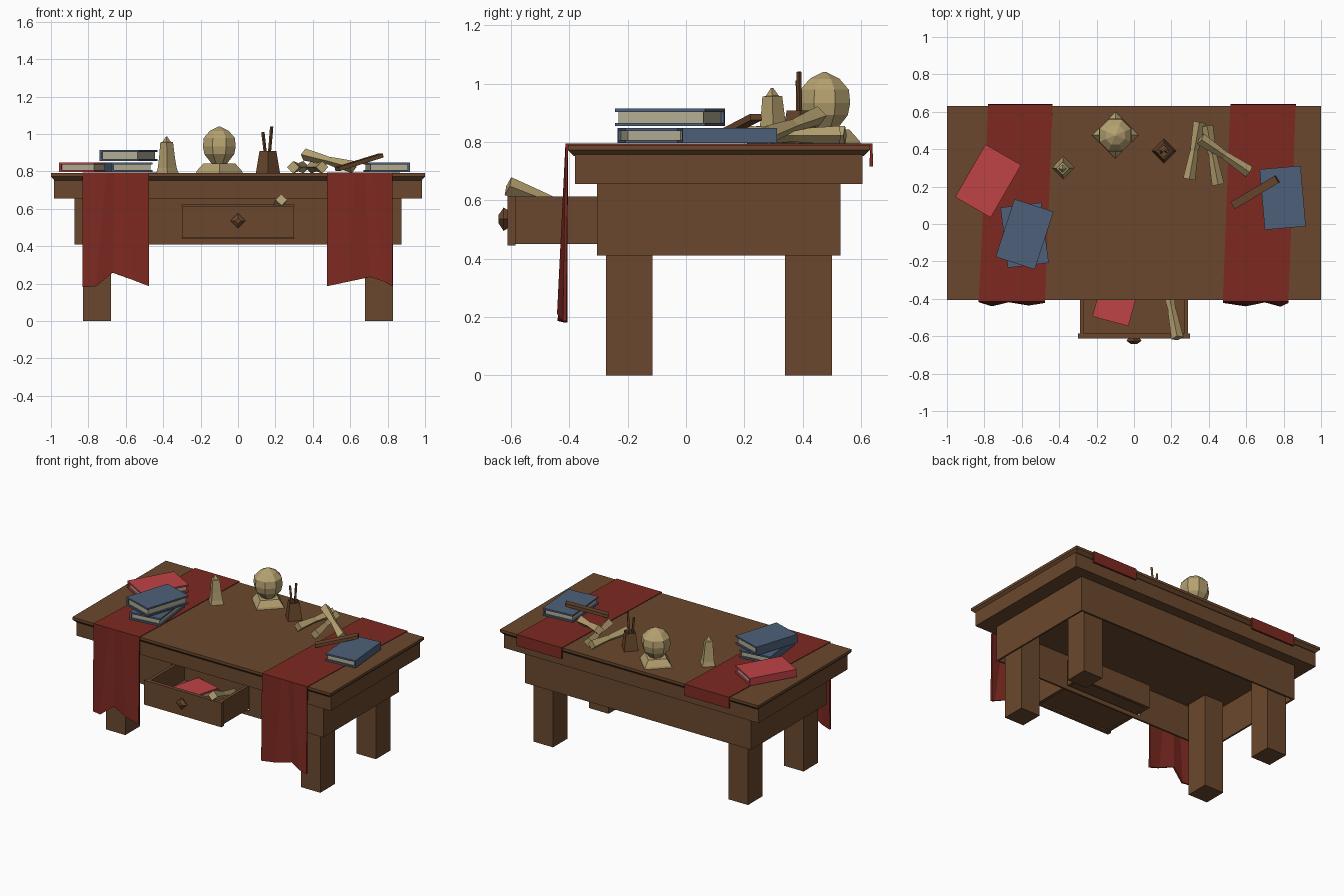
import bpy, bmesh, math
from mathutils import Vector, Matrix

if "Cube" in bpy.data.objects:
    bpy.data.objects.remove(bpy.data.objects["Cube"])


def mat(name, c):
    m = bpy.data.materials.new(name)
    m.diffuse_color = (*c, 1)
    m.use_nodes = True
    m.node_tree.nodes["Principled BSDF"].inputs["Base Color"].default_value = m.diffuse_color
    return m


WOOD = mat("wood", (.145, .064, .026))
CLOTH = mat("red cloth", (.205, .022, .015))
RED = mat("red cover", (.52, .055, .062))
BLUE = mat("blue cover", (.075, .117, .19))
PAGE = mat("pages", (.45, .42, .29))
PARCH = mat("parchment", (.47, .36, .165))


def mesh(name, verts, faces, m, matrix=None):
    me = bpy.data.meshes.new(name)
    me.from_pydata([tuple(v) for v in verts], [], faces)
    me.materials.append(m)
    bm = bmesh.new()
    bm.from_mesh(me)
    bmesh.ops.recalc_face_normals(bm, faces=bm.faces)
    bm.to_mesh(me)
    bm.free()
    ob = bpy.data.objects.new(name, me)
    bpy.context.collection.objects.link(ob)
    if matrix:
        ob.matrix_world = matrix
    return ob


def box(name, x, y, z, m, matrix=None, inset=0):
    """Box; inset narrows the lower face."""
    k = (inset, 0)
    v = [(x[i] + (1 - 2 * i) * k[l], y[j] + (1 - 2 * j) * k[l], z[l])
         for i in (0, 1) for j in (0, 1) for l in (0, 1)]
    f = [(0, 1, 3, 2), (4, 6, 7, 5), (0, 4, 5, 1), (2, 3, 7, 6), (0, 2, 6, 4), (1, 5, 7, 3)]
    return mesh(name, v, f, m, matrix)


def rod(name, a, b, stations, m, n=4, turn=0):
    """Faceted rod from a to b; stations = (fraction along, radius)."""
    a, b = Vector(a), Vector(b)
    d = (b - a).normalized()
    side = d.cross((0, 0, 1))
    side = side.normalized() if side.length > .2 else Vector((1, 0, 0))
    up = side.cross(d).normalized()
    side = d.cross(up)
    v, f = [], []
    for t, r in stations:
        for i in range(n):
            w = turn + i * math.tau / n
            v.append(a.lerp(b, t) + r * (math.cos(w) * side + math.sin(w) * up))
    for s in range(len(stations) - 1):
        for i in range(n):
            j = (i + 1) % n
            f.append((s * n + i, s * n + j, s * n + n + j, s * n + n + i))
    f.append(tuple(reversed(range(n))))
    f.append(tuple(range(len(v) - n, len(v))))
    return mesh(name, v, f, m)


# table top with bevelled underside, and skirt
box("table_top", (-1, 1), (-.405, .63), (.772, .79), WOOD)
box("table_top_bevel", (-1, 1), (-.405, .63), (.752, .772), WOOD, inset=.02)
box("table_skirt", (-.985, .985), (-.38, .605), (.655, .766), WOOD)

# hollow apron frame with drawer opening in front
T = .012
box("back_apron", (-.875, .875), (.53 - T, .53), (.41, .656), WOOD)
for s, n in ((-1, "left"), (1, "right")):
    box(n + "_apron", sorted((s * .875, s * (.875 - T))), (-.305, .53 - T), (.41, .656), WOOD)
    box(n + "_front_apron", sorted((s * .30, s * (.875 - T))), (-.305, -.305 + T), (.41, .656), WOOD)
    for y, p in ((-.275, "front"), (.34, "back")):
        box(f"{p}_{n}_leg", sorted((s * .68, s * .83)), (y, y + .16), (0, .656), WOOD)
box("apron_lower_rail", (-.30, .30), (-.305, -.305 + T), (.41, .44), WOOD)
box("apron_upper_rail", (-.30, .30), (-.305, -.305 + T), (.622, .656), WOOD)

# open drawer with knob
box("drawer_front", (-.30, .30), (-.612, -.585), (.445, .615), WOOD)
box("drawer_back", (-.285, .285), (-.21, -.19), (.45, .612), WOOD)
box("drawer_floor", (-.27, .27), (-.585, -.21), (.455, .472), WOOD)
for s, n in ((-1, "left"), (1, "right")):
    box("drawer_side_" + n, sorted((s * .268, s * .29)), (-.585, -.19), (.45, .612), WOOD)
rod("drawer_knob", (0, -.608, .535), (0, -.642, .535), [(0, .03), (.5, .04), (1, .015)], WOOD)


# cloth runners: skewed strips that hang over the front and back edges
def runner(name, xf, xb, hem):
    v = []
    for t, z, y in hem:
        f = xf[0] + t * (xf[1] - xf[0])
        b = xb[0] + t * (xb[1] - xb[0])
        # folds fan out from the middle of the edge
        g = xf[0] + (t if t in (0, 1) else .5 + (t - .5) * .5) * (xf[1] - xf[0])
        v += [(b, .635, .715), (b, .635, .790), (g, -.409, .790), (f, y, z)]
    faces = [(4 * i + k, 4 * i + k + 1, 4 * i + k + 5, 4 * i + k + 4)
             for i in range(len(hem) - 1) for k in range(3)]
    so = mesh(name, v, faces, CLOTH).modifiers.new("thickness", "SOLIDIFY")
    so.thickness, so.offset = .012, 0


runner("left_runner", (-.83, -.475), (-.78, -.435),
       [(0, .181, -.412), (.2, .186, -.434), (.45, .258, -.412), (.75, .22, -.43), (1, .186, -.416)])
runner("right_runner", (.475, .825), (.515, .865),
       [(0, .186, -.416), (.35, .212, -.434), (.66, .235, -.412), (.88, .21, -.436), (1, .186, -.416)])


# books: two covers, a spine on one side and inset pages
def book(name, x, y, z, angle, cover, w=.22, l=.325, h=.052, spine=-1):
    M = Matrix.Translation((x, y, z)) @ Matrix.Rotation(math.radians(angle), 4, 'Z')
    w, l, c = w / 2, l / 2, .011
    box(name + "_lower_cover", (-w, w), (-l, l), (0, c), cover, M)
    box(name + "_upper_cover", (-w, w), (-l, l), (h - c, h), cover, M)
    box(name + "_spine", sorted((spine * w, spine * (w - .012))), (-l, l), (c, h - c), cover, M)
    box(name + "_pages", sorted((spine * (w - .012), -spine * (w - .01))),
        (-l + .01, l - .01), (c, h - c), PAGE, M)


book("lower_blue_book", -.585, -.06, .796, 7, BLUE)
book("upper_blue_book", -.585, -.055, .854, -18, BLUE, h=.06)
book("red_book", -.78, .23, .796, -30, RED)
book("right_blue_book", .795, .14, .796, 5, BLUE, spine=1)
book("drawer_book", -.09, -.385, .473, -15, RED, w=.2, l=.28)

# globe on a four-pointed foot
rod("globe_foot", (-.1, .475, .79), (-.1, .475, .842),
    [(0, .125), (.25, .12), (1, .085)], PARCH)
rod("globe", (-.1, .475, .842), (-.1, .475, 1.04),
    [(0, .045), (.25, .086), (.46, .095), (.69, .09), (.88, .055), (1, .005)], PARCH, 8, math.pi / 8)

# melted candle
rod("candle", (-.378, .3, .79), (-.382, .295, .985),
    [(0, .06), (.15, .05), (.45, .042), (.85, .034), (.86, .022), (1, .004)], PARCH)

# pen pot with two pens
rod("pen_pot", (.16, .39, .79), (.16, .39, .908),
    [(0, .065), (1, .045), (1, .034), (.75, .032)], WOOD)
rod("pen_left", (.15, .385, .86), (.133, .385, 1.01), [(0, .008), (1, .009)], WOOD)
rod("pen_right", (.165, .39, .86), (.18, .387, 1.04), [(0, .008), (1, .009)], WOOD)

# rolled scrolls, pinched in the middle
ROLL = [(0, .033), (.42, .024), (.5, .021), (.58, .024), (1, .033)]
for i, (a, b) in enumerate([((.295, .24, .822), (.35, .545, .822)),
                            ((.45, .21, .822), (.39, .525, .822)),
                            ((.355, .455, .89), (.615, .28, .823)),
                            ((.232, -.61, .648), (.17, -.29, .525))]):
    rod(f"scroll_{i}", a, b, ROLL, PARCH)

# flat wooden stick leaning on the right book
a, b = Vector((.53, .10, .812)), Vector((.765, .24, .885))
M = Matrix.Translation((a + b) / 2) @ (b - a).to_track_quat('X', 'Z').to_matrix().to_4x4()
h = (b - a).length / 2
box("stick", (-h, h), (-.022, .022), (-.011, .011), WOOD, M)
